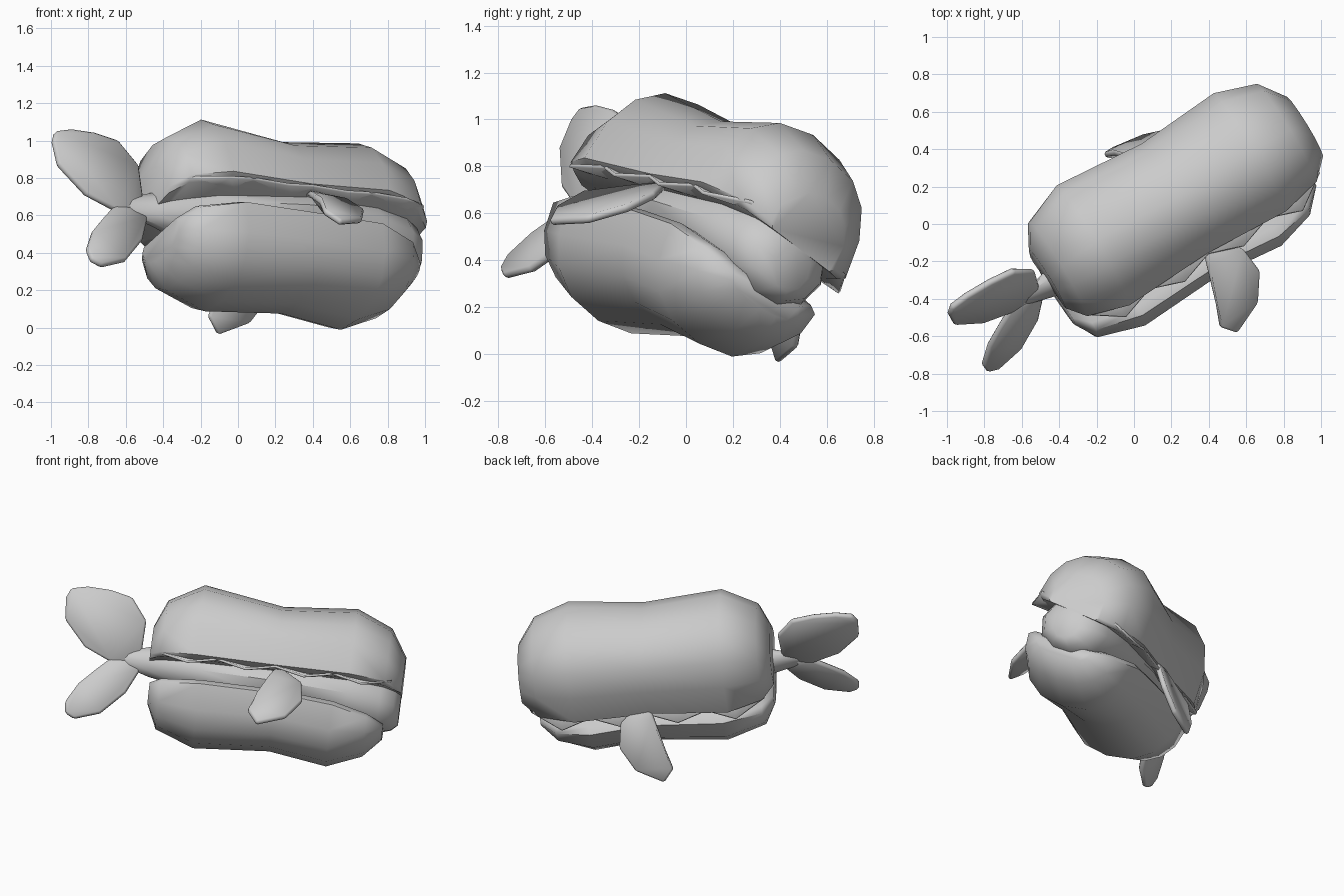
import bpy, bmesh, math
from mathutils import Matrix, Vector

if "Cube" in bpy.data.objects:
    bpy.data.objects.remove(bpy.data.objects["Cube"])

# Tilted local frame of the sandwich: x along the length, z across the split
M = (Matrix.Translation((0.247, 0.086, 0.525))
     @ Matrix.Rotation(math.radians(31), 4, 'Z')
     @ Matrix.Rotation(math.radians(6), 4, 'Y')
     @ Matrix.Rotation(math.radians(-27), 4, 'X'))


def make(name, verts, faces, angle=40):
    mesh = bpy.data.meshes.new(name)
    mesh.from_pydata([tuple(v) for v in verts], [], faces)
    bm = bmesh.new()
    bm.from_mesh(mesh)
    bmesh.ops.recalc_face_normals(bm, faces=bm.faces)
    bm.to_mesh(mesh)
    bm.free()
    obj = bpy.data.objects.new(name, mesh)
    bpy.context.collection.objects.link(obj)
    obj.matrix_world = M
    bpy.ops.object.select_all(action='DESELECT')
    obj.select_set(True)
    bpy.context.view_layer.objects.active = obj
    bpy.ops.object.shade_smooth_by_angle(angle=math.radians(angle))
    return obj


def loft(name, rings, angle=40):
    n = len(rings[0])
    verts = [v for r in rings for v in r]
    faces = [(i*n + j, i*n + (j+1) % n, (i+1)*n + (j+1) % n, (i+1)*n + j)
             for i in range(len(rings)-1) for j in range(n)]
    faces += [tuple(range(n)), tuple(range(len(verts)-n, len(verts)))]
    return make(name, verts, faces, angle)


def sp(t, e):
    return math.copysign(abs(t)**e, t)


def bun(name, stations, a, h, sign, skew):
    # station: position, width scale, distance of rim and of crown from the split
    rings = []
    for u, sw, rim, top in stations:
        ring = []
        for k in range(9):
            t = math.pi * k / 8
            s = sp(math.sin(t), .9)
            v = a*sw*sp(math.cos(t), .85)
            ring.append((u, v, sign*(rim + (top-rim)*s) - skew*(v+a)*(1-s)))
        # tucked-in underside lip
        for v in (-a*sw*.88, a*sw*.88):
            ring.append((u, v, sign*(rim-.025) - skew*(v+a)))
        rings.append(ring)
    return loft(name, rings, 50)


# Buns
bun('top_bun', [(-.82, .5, .08, .25), (-.75, .8, .09, .42), (-.53, 1, .09, .545),
                (-.02, .93, .09, .47), (.45, 1, .09, .515), (.68, .83, .08, .42),
                (.79, .5, .06, .25)], .39, .455, 1, .09)
bun('bottom_bun', [(-.8, .5, .14, .25), (-.73, .8, .11, .4), (-.48, 1, .09, .49),
                   (0, .94, .09, .45), (.37, 1, .12, .5), (.59, .82, .17, .41),
                   (.7, .5, .22, .29)], .39, .41, -1, 0)

# Fish body
rings = []
for u, rv, rw, cw in [(-.98, .02, .05, .02), (-.82, .06, .1, .02), (-.5, .22, .14, 0),
                      (0, .31, .19, -.01), (.45, .29, .21, -.03), (.66, .24, .2, -.06),
                      (.75, .18, .16, -.07), (.79, .09, .1, -.09)]:
    rings.append([(u, rv*math.cos(math.tau*k/10), cw + rw*math.sin(math.tau*k/10))
                  for k in range(10)])
loft('fish_body', rings, 50)


def plate(name, pts, thick):
    obj = make(name, pts, [tuple(range(len(pts)))])
    s = obj.modifiers.new('thickness', 'SOLIDIFY')
    s.thickness, s.offset = thick, 0
    b = obj.modifiers.new('round', 'BEVEL')
    b.width, b.segments = thick*.3, 1
    return obj


# Tail flukes
upper = [(-.878, .06), (-.874, .275), (-.98, .41), (-1.12, .44), (-1.266, .444), (-1.37, .42),
         (-1.396, .36), (-1.385, .22), (-1.24, .063), (-1.068, -.01), (-.95, 0)]
lower = [(-.95, .04), (-1.068, .01), (-1.16, -.08), (-1.25, -.174), (-1.32, -.3), (-1.31, -.37),
         (-1.25, -.4), (-1.09, -.345), (-.947, -.196), (-.874, -.04)]
plate('upper_fluke', [(u, -.03*w, w) for u, w in upper], .04)
plate('lower_fluke', [(u, .14*w, w) for u, w in lower], .04)

# Side fins: one outline, mirrored across the fish
outline = [(.36, -.08, .72), (.58, -.13, .68), (.67, -.25, .62), (.66, -.42, .57),
           (.55, -.58, .56), (.46, -.55, .62), (.44, -.43, .67), (.39, -.22, .71)]
fin = plate('side_fin', [M.inverted() @ Vector(p) for p in outline], .035)
fin.modifiers.new('mirror', 'MIRROR').use_axis = (False, True, False)

# Lettuce: zigzag leaf between the buns
verts, n = [], 9
for i in range(n):
    u = -.76 + 1.48*i/(n-1)
    half = (.41 if i % 2 else .36) * (.8 if i in (0, n-1) else 1)
    edge = .03 if i % 2 else .07
    verts += [(u, -half, edge), (u, -half*.5, .07), (u, half*.5, .04), (u, half, edge-.06)]
faces = [(i*4+j, i*4+j+1, i*4+j+5, i*4+j+4) for i in range(n-1) for j in range(3)]
leaf = make('lettuce_leaf', verts, faces, 20)
leaf.modifiers.new('thickness', 'SOLIDIFY').thickness = .015
